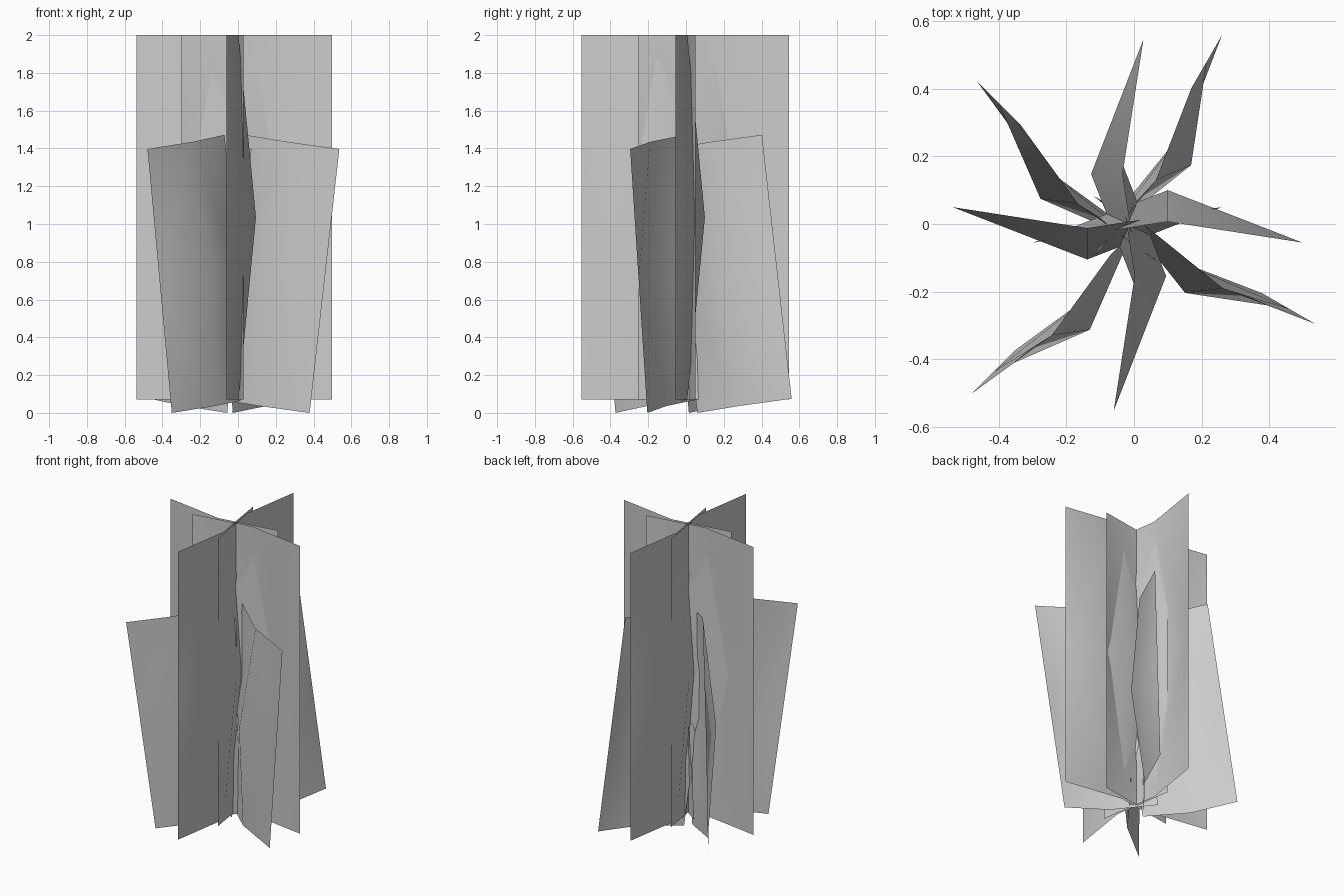
import bpy
import math
from mathutils import Vector

cube = bpy.data.objects.get("Cube")
if cube:
    bpy.data.objects.remove(cube)

grey = bpy.data.materials.new("leaf_grey")
grey.use_nodes = True
colour = (0.6, 0.6, 0.6, 1)
grey.diffuse_color = colour
grey.node_tree.nodes["Principled BSDF"].inputs["Base Color"].default_value = colour

# Size of a full blade; its middle column bulges, most of all at mid height
HALF_WIDTH, HALF_HEIGHT, BULGE = 0.3985, 0.965, 0.155
END_BULGE = 0.4


def blade(name, middle, angle, side=1, lean=0, scale=1):
    """Bowed sheet pointing along angle, bulging to one side, leaning in its own plane."""
    a, t = math.radians(angle), math.radians(lean)
    out = Vector((math.cos(a), math.sin(a), 0))
    across = Vector((-out.y, out.x, 0)) * side
    width_dir = out * math.cos(t) - Vector((0, 0, math.sin(t)))
    height_dir = out * math.sin(t) + Vector((0, 0, math.cos(t)))
    verts = []
    for row in (-1, 0, 1):
        for col in (-1, 0, 1):
            bow = 0 if col else BULGE * (END_BULGE if row else 1)
            verts.append(Vector(middle) + scale * (width_dir * HALF_WIDTH * col
                         + height_dir * HALF_HEIGHT * row + across * bow))
    # Creases form a diamond round the bulge
    faces = []
    for r in range(2):
        for c in range(2):
            p = r * 3 + c
            q, s, u = p + 1, p + 3, p + 4
            faces += [(p, q, u), (p, u, s)] if (r + c) % 2 else [(p, q, s), (q, u, s)]
    mesh = bpy.data.meshes.new(name)
    mesh.from_pydata(verts, [], faces)
    mesh.materials.append(grey)
    mesh.shade_smooth()
    obj = bpy.data.objects.new(name, mesh)
    bpy.context.collection.objects.link(obj)


# Four tall blades in a pinwheel, overlapping at the centre
TALL_Z = 1.035
blade("tall_left_blade", (0.1, -0.055, TALL_Z), 0)
blade("tall_back_blade", (0.028, 0.148, TALL_Z), 90)
blade("tall_right_blade", (-0.1385, 0.05, TALL_Z), 180)
blade("tall_front_blade", (-0.06, -0.154, TALL_Z), 270)

# Four smaller blades on the diagonals, the front pair leaning outward
SMALL_Z, SMALL, LEAN = 0.736, 0.73, 7.4
blade("small_front_right_blade", (-0.211, -0.233, SMALL_Z), 225, 1, LEAN, SMALL)
blade("small_front_left_blade", (0.208, -0.106, SMALL_Z), -30, -1, LEAN, SMALL)
blade("small_back_left_blade", (0.071, 0.231, SMALL_Z), 60, -1, -LEAN, SMALL)
blade("small_back_right_blade", (-0.197, 0.155, SMALL_Z), 135, 1, -LEAN, SMALL)
